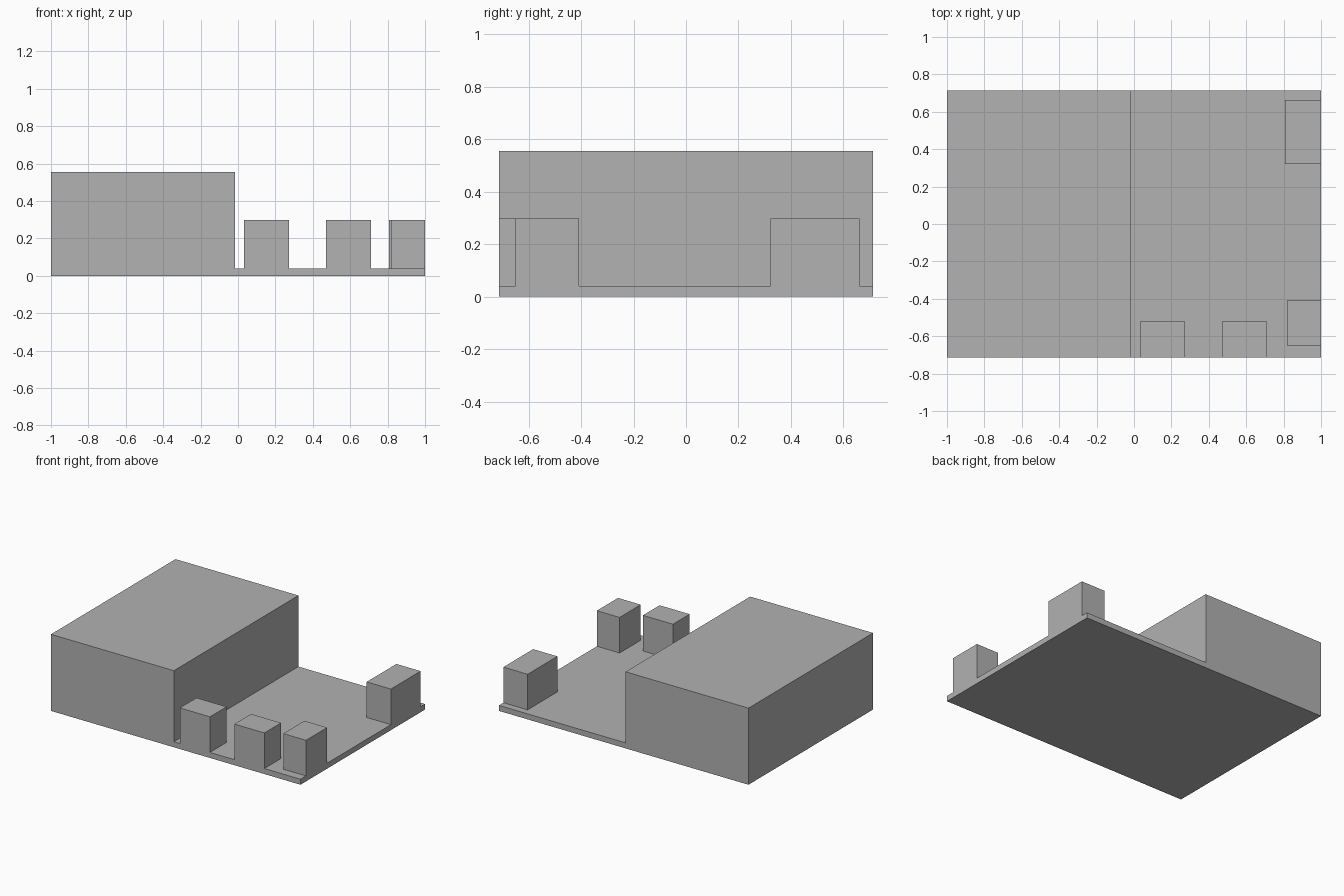
import bpy
import bmesh
from mathutils import Vector

if "Cube" in bpy.data.objects:
    bpy.data.objects.remove(bpy.data.objects["Cube"], do_unlink=True)

# Single grey material
grey = bpy.data.materials.new("plain grey")
grey.use_nodes = True
colour = (0.445, 0.445, 0.445, 1)
grey.diffuse_color = colour
grey.node_tree.nodes["Principled BSDF"].inputs["Base Color"].default_value = colour


def box(name, low, high):
    """Flat-faced box between two opposite corners."""
    low, high = Vector(low), Vector(high)
    bm = bmesh.new()
    bmesh.ops.create_cube(bm, size=1)
    bmesh.ops.scale(bm, vec=high - low, verts=bm.verts)
    mesh = bpy.data.meshes.new(name)
    bm.to_mesh(mesh)
    bm.free()
    mesh.materials.append(grey)
    obj = bpy.data.objects.new(name, mesh)
    obj.location = (low + high) / 2
    bpy.context.collection.objects.link(obj)
    return obj


half_depth = 0.713
wall = -0.015    # where the hall meets the yard
floor = 0.04     # top of the yard slab
roof = 0.298     # top of the small blocks

# Large hall and the thin yard slab beside it
box("main_hall", (-1, -half_depth, 0), (wall, half_depth, 0.555))
box("yard_slab", (wall, -half_depth, 0), (1, half_depth, floor))

# Blocks flush with the front edge
for name, x in (("front_block_inner", 0.033), ("front_block_outer", 0.47)):
    box(name, (x, -half_depth, floor), (x + 0.241, -0.522, roof))

# Blocks flush with the left edge
box("side_block_front", (0.818, -0.65, floor), (1, -0.408, roof))
box("side_block_back", (0.806, 0.322, floor), (1, 0.662, roof))
